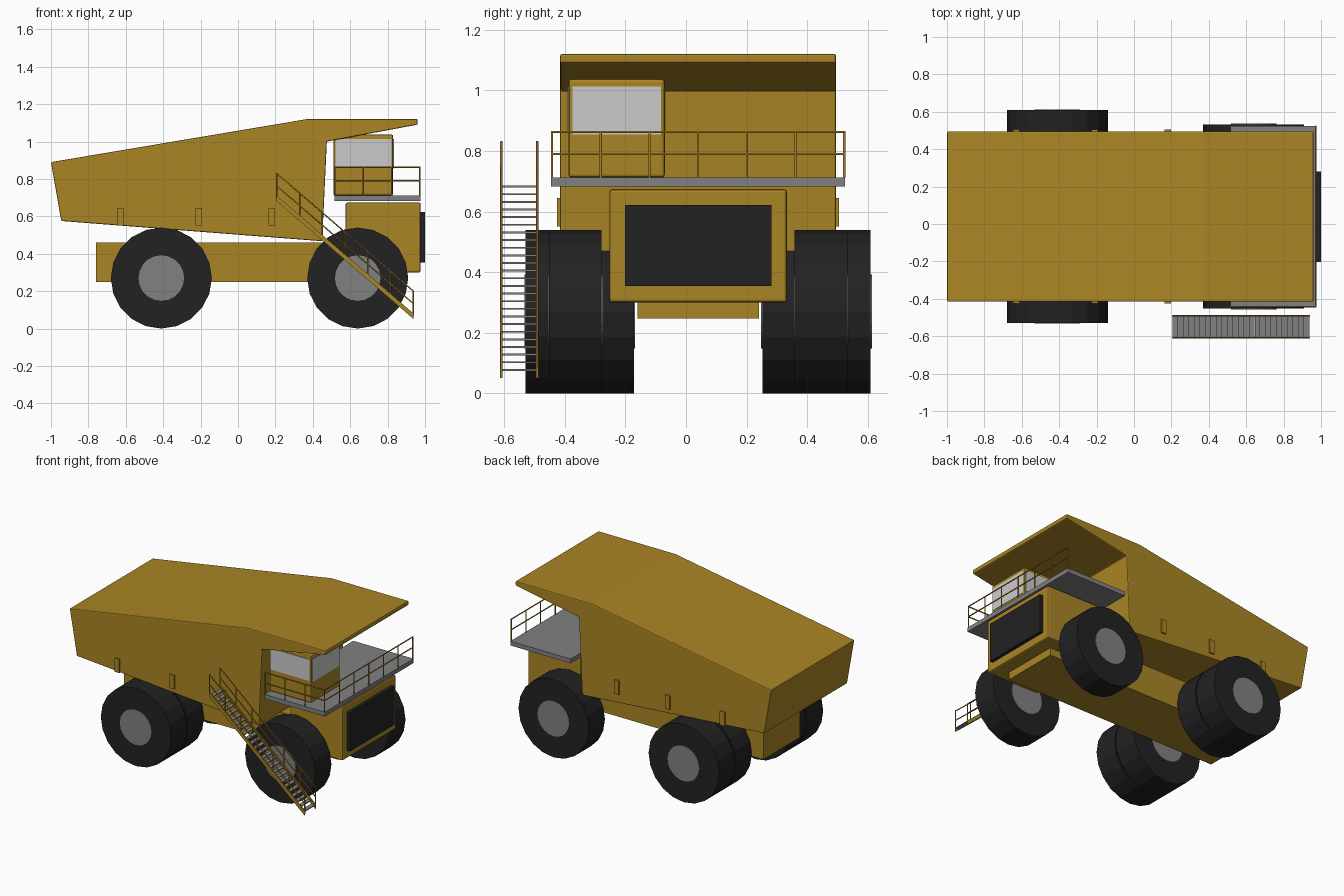
import bpy
import bmesh
import math
from mathutils import Vector

cube = bpy.data.objects.get("Cube")
if cube:
    bpy.data.objects.remove(cube, do_unlink=True)

MID = 0.04  # y of the truck's centre line


def material(name, rgb):
    m = bpy.data.materials.new(name)
    m.use_nodes = True
    m.diffuse_color = (*rgb, 1)
    m.node_tree.nodes["Principled BSDF"].inputs["Base Color"].default_value = (*rgb, 1)
    return m


YELLOW = material("ochre paint", (0.40, 0.235, 0.018))
BLACK = material("black rubber", (0.016, 0.016, 0.016))
GREY = material("grey metal", (0.22, 0.22, 0.225))
GLASS = material("pale glass", (0.60, 0.60, 0.60))


def finish(name, bm, mat, bevel=0):
    bmesh.ops.recalc_face_normals(bm, faces=bm.faces)
    mesh = bpy.data.meshes.new(name)
    bm.to_mesh(mesh)
    bm.free()
    mesh.materials.append(mat)
    ob = bpy.data.objects.new(name, mesh)
    bpy.context.collection.objects.link(ob)
    if bevel:
        mod = ob.modifiers.new("Bevel", "BEVEL")
        mod.width = bevel
        mod.segments = 2
    return ob


def add_box(bm, lo, hi):
    lo, hi = Vector(lo), Vector(hi)
    verts = bmesh.ops.create_cube(bm, size=1)["verts"]
    for v in verts:
        v.co = (lo + hi) / 2 + v.co * (hi - lo)


def box(name, lo, hi, mat, bevel=0):
    bm = bmesh.new()
    add_box(bm, lo, hi)
    return finish(name, bm, mat, bevel)


def prism(name, profile, y0, y1, mat, bevel=0):
    """Extrude an x-z outline along y."""
    bm = bmesh.new()
    face = bm.faces.new([bm.verts.new((x, y0, z)) for x, z in profile])
    out = bmesh.ops.extrude_face_region(bm, geom=[face])
    verts = [g for g in out["geom"] if isinstance(g, bmesh.types.BMVert)]
    bmesh.ops.translate(bm, verts=verts, vec=(0, y1 - y0, 0))
    return finish(name, bm, mat, bevel)


def bars(name, segments, radius, mat):
    """Square-ish rails and posts, each a beveled poly curve."""
    cu = bpy.data.curves.new(name, "CURVE")
    cu.dimensions = "3D"
    cu.bevel_depth = radius
    cu.bevel_resolution = 1
    cu.use_fill_caps = True
    for a, b in segments:
        sp = cu.splines.new("POLY")
        sp.points.add(1)
        sp.points[0].co = (*a, 1)
        sp.points[1].co = (*b, 1)
    cu.materials.append(mat)
    ob = bpy.data.objects.new(name, cu)
    bpy.context.collection.objects.link(ob)
    return ob


def disc(name, x, y, z, radius, width, mat):
    bpy.ops.mesh.primitive_cylinder_add(vertices=20, radius=radius, depth=width,
                                        location=(x, y, z), rotation=(math.pi / 2, 0, 0))
    ob = bpy.context.object
    ob.name = name
    ob.data.materials.append(mat)


# Dump body with its canopy, and the frame below
body = [(-1, 0.89), (0.37, 1.12), (0.96, 1.12), (0.96, 1.09),
        (0.475, 1.0), (0.45, 0.467), (-0.945, 0.575)]
prism("dump_body", body, MID - 0.455, MID + 0.455, YELLOW, 0.006)
box("chassis", (-0.76, MID - 0.2, 0.248), (0.88, MID + 0.2, 0.46), YELLOW)

# Small pads on the body sides
bm = bmesh.new()
for x in (-0.63, -0.21, 0.18):
    for s in (-1, 1):
        y = MID + s * 0.455
        add_box(bm, (x - 0.018, y - 0.01, 0.55), (x + 0.018, y + 0.01, 0.645))
finish("side_pads", bm, YELLOW)

# Engine housing and radiator
box("engine_housing", (0.575, MID - 0.293, 0.30), (0.977, MID + 0.293, 0.674), YELLOW, 0.01)
box("radiator_grille", (0.96, MID - 0.242, 0.354), (1.0, MID + 0.242, 0.622), BLACK)

# Deck and cab with its windows
box("deck", (0.515, MID - 0.485, 0.682), (0.977, MID + 0.485, 0.712), GREY)
box("cab", (0.51, -0.388, 0.712), (0.83, -0.07, 1.038), YELLOW, 0.01)
box("cab_front_window", (0.826, -0.374, 0.855), (0.833, -0.082, 1.013), GLASS)
for name, y in (("cab_right_window", -0.388), ("cab_left_window", -0.07)):
    box(name, (0.52, y - 0.003, 0.865), (0.82, y + 0.003, 1.013), GLASS)

# Deck railing along the front and the cab side
y0, y1, x0, x1 = MID - 0.482, MID + 0.482, 0.518, 0.973
rails = []
for z in (0.79, 0.863):
    rails += [((x0, y0, z), (x1, y0, z)), ((x1, y0, z), (x1, y1, z))]
posts = [(x1, y0 + (y1 - y0) * i / 6) for i in range(7)]
posts += [(x0 + (x1 - x0) * i / 3, y0) for i in range(3)]
rails += [((x, y, 0.71), (x, y, 0.866)) for x, y in posts]
bars("deck_railing", rails, 0.004, YELLOW)

# Stairway: stringers, handrails and treads
top, foot = Vector((0.207, 0, 0.695)), Vector((0.938, 0, 0.065))
rails = []
for n, y in enumerate((-0.609, -0.491)):
    a, b = top + Vector((0, y, 0)), foot + Vector((0, y, 0))
    prism("stair_stringer_%d" % n,
          [(a.x, a.z + 0.016), (b.x, b.z + 0.016), (b.x, b.z - 0.014), (a.x, a.z - 0.014)],
          y - 0.004, y + 0.004, YELLOW)
    for h in (0.068, 0.135):
        up = Vector((0, 0, h))
        rails.append((a + up, b + up))
    for i in range(7):
        p = a.lerp(b, i / 6)
        rails.append((p, p + Vector((0, 0, 0.137))))
bars("stair_handrails", rails, 0.004, YELLOW)

bm = bmesh.new()
for i in range(25):
    p = top.lerp(foot, (i + 0.5) / 25)
    add_box(bm, (p.x - 0.0145, -0.607, p.z - 0.003), (p.x + 0.0145, -0.493, p.z + 0.003))
finish("stair_treads", bm, GREY)

# Wheels: single at the front, paired at the rear
R = 0.27
for side, s in (("right", -1), ("left", 1)):
    for name, x, offset in (("front", 0.64, 0.405), ("rear_outer", -0.41, 0.482),
                            ("rear_inner", -0.41, 0.299)):
        y = MID + s * offset
        disc(f"{name}_{side}_tyre", x, y, R, R, 0.174, BLACK)
        disc(f"{name}_{side}_hub", x, y, R, 0.122, 0.182, GREY)
